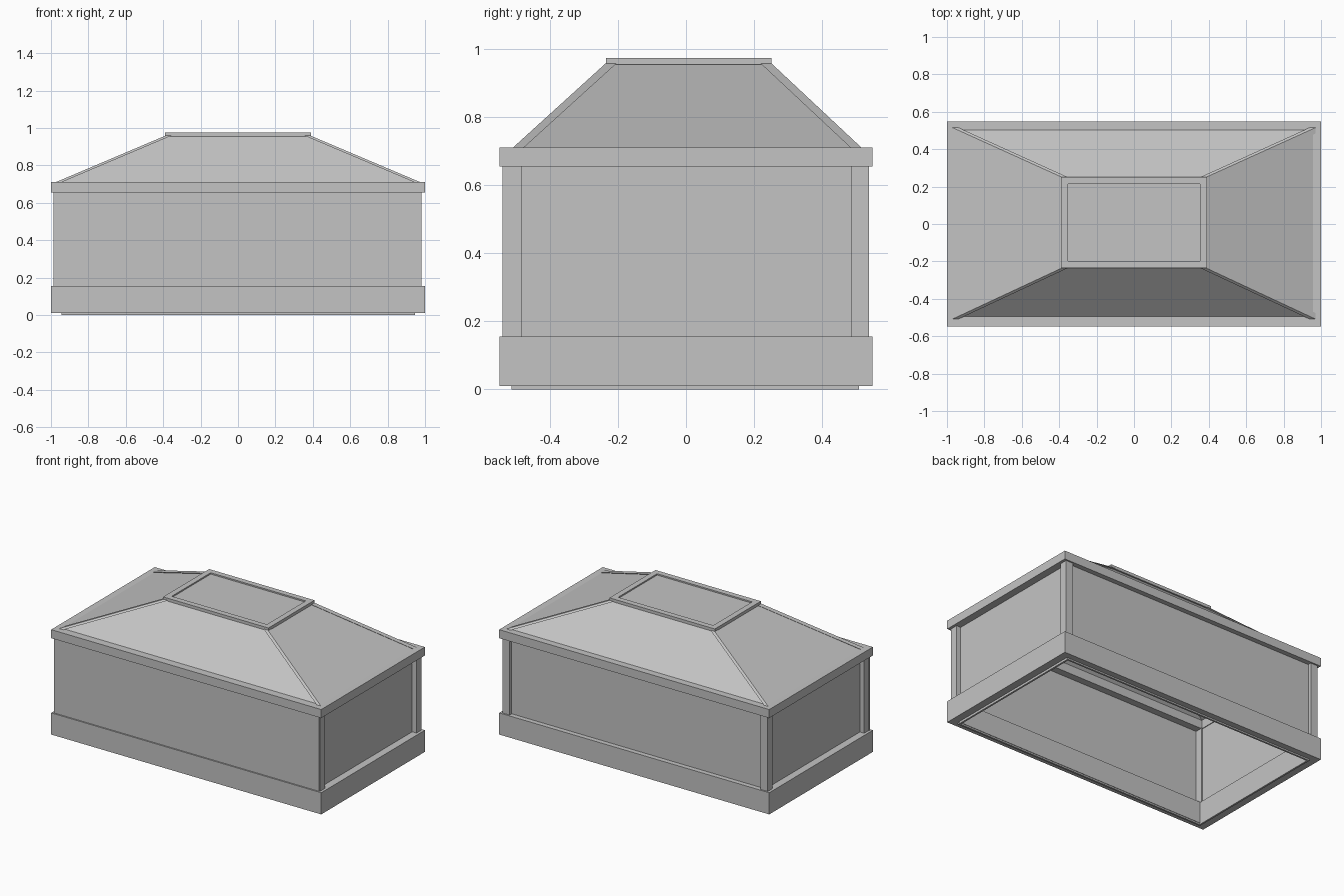
import bpy
import bmesh

if "Cube" in bpy.data.objects:
    bpy.data.objects.remove(bpy.data.objects["Cube"], do_unlink=True)

grey = bpy.data.materials.new("plain_grey")
grey.use_nodes = True
grey.diffuse_color = (0.55, 0.55, 0.55, 1)
grey.node_tree.nodes["Principled BSDF"].inputs["Base Color"].default_value = grey.diffuse_color


def finish(name, bm):
    bmesh.ops.recalc_face_normals(bm, faces=bm.faces)
    mesh = bpy.data.meshes.new(name)
    bm.to_mesh(mesh)
    bm.free()
    mesh.materials.append(grey)
    obj = bpy.data.objects.new(name, mesh)
    bpy.context.collection.objects.link(obj)
    return obj


def rect(x0, x1, y0, y1, z):
    return [(x0, y0, z), (x1, y0, z), (x1, y1, z), (x0, y1, z)]


def hull(name, points):
    bm = bmesh.new()
    for p in points:
        bm.verts.new(p)
    bmesh.ops.convex_hull(bm, input=bm.verts)
    bmesh.ops.dissolve_limit(bm, angle_limit=0.01, verts=bm.verts, edges=bm.edges)
    return finish(name, bm)


def box(name, x0, x1, y0, y1, z0, z1):
    return hull(name, rect(x0, x1, y0, y1, z0) + rect(x0, x1, y0, y1, z1))


def loops(name, rings, closed):
    """Bridge a chain of four-cornered rings; closed joins the last to the first."""
    bm = bmesh.new()
    rows = [[bm.verts.new(p) for p in ring] for ring in rings]
    pairs = list(zip(rows, rows[1:])) + ([(rows[-1], rows[0])] if closed else [])
    for a, b in pairs:
        for i in range(4):
            j = (i + 1) % 4
            bm.faces.new((a[i], a[j], b[j], b[i]))
    return finish(name, bm)


def frame(name, x0, x1, y0, y1, t, z0, z1):
    inner = (x0 + t, x1 - t, y0 + t, y1 - t)
    return loops(name, [rect(x0, x1, y0, y1, z0), rect(x0, x1, y0, y1, z1),
                        rect(*inner, z1), rect(*inner, z0)], True)


# Plinth with a thin lining that forms the foot
frame("base_frame", -1, 1, -0.548, 0.548, 0.05, 0.01, 0.155)
frame("base_lining", -0.945, 0.945, -0.513, 0.508, 0.012, 0, 0.152)

# Corner posts and wall panels
for side, sx in (("left", 1), ("right", -1)):
    xs = sorted((sx * 0.93, sx * 0.982))
    box(f"front_{side}_post", *xs, -0.534, -0.482, 0.15, 0.66)
    box(f"back_{side}_post", *xs, 0.486, 0.538, 0.15, 0.66)
    xs = sorted((sx * 0.94, sx * 0.95))
    box(f"{side}_wall", *xs, -0.515, 0.515, 0.15, 0.66)
box("front_wall", -0.987, 0.978, -0.539, -0.53, 0.15, 0.66)
box("back_wall", -0.95, 0.95, 0.505, 0.515, 0.15, 0.66)

# Upper rim
frame("upper_rim", -1, 1, -0.548, 0.548, 0.065, 0.655, 0.712)

# Hipped roof: eave and crown limits as x, front y, back y, z
EAVE = (0.97, -0.508, 0.515, 0.712)
CROWN = (0.385, -0.235, 0.25, 0.96)
BAR = 0.032
INSET = 0.013


def inset_ring(level):
    x, yf, yb, z = level
    return rect(INSET - x, x - INSET, yf + INSET, yb - INSET, z)


roof = loops("roof_panels", [inset_ring(EAVE), inset_ring(CROWN)], False)
solid = roof.modifiers.new("thickness", "SOLIDIFY")
solid.thickness = 0.008
solid.offset = -1

# Raised bars along the hips
for side, sx in (("left", 1), ("right", -1)):
    for end, row, sy in (("front", 1, -1), ("back", 2, 1)):
        points = []
        for level in (EAVE, CROWN):
            x, y, z = sx * level[0], level[row], level[3]
            points += rect(x, x - sx * BAR, y, y - sy * BAR, z)
        hull(f"{end}_{side}_hip_bar", points)

# Crown frame with a slightly sunken panel
frame("crown_frame", -0.39, 0.39, -0.235, 0.252, 0.038, 0.955, 0.975)
box("crown_panel", -0.36, 0.36, -0.205, 0.222, 0.955, 0.966)
